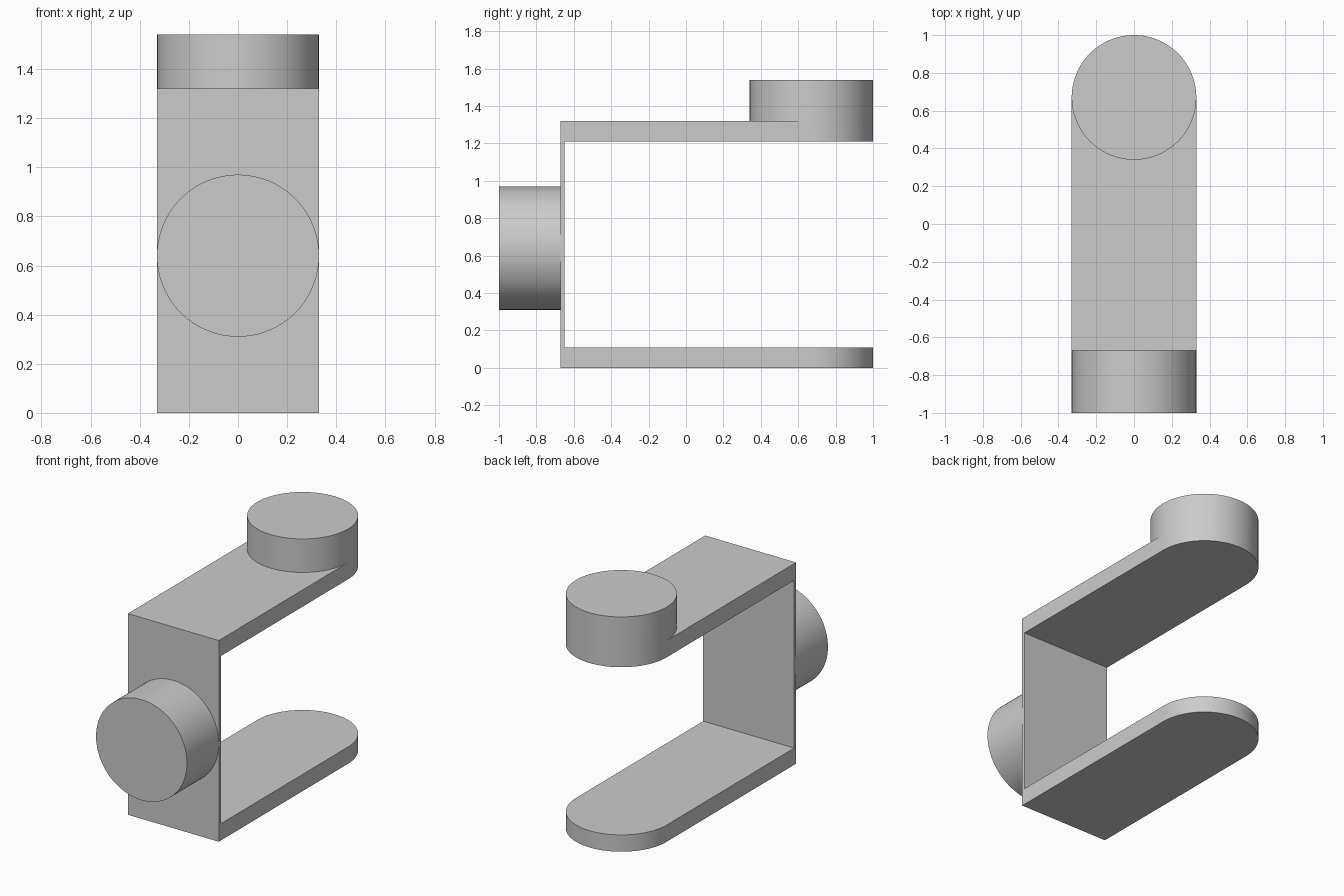
import bpy, bmesh
from math import cos, sin, pi
from mathutils import Matrix

cube = bpy.data.objects.get("Cube")
if cube:
    bpy.data.objects.remove(cube, do_unlink=True)

R = 0.33          # half width and disc radius
END_Y = 0.67      # centre of the rounded arm ends
WALL_Y = -0.67    # front of the upright wall
ARM_T = 0.11      # arm thickness
TOP = 1.32        # top of the bracket
SEG = 96

grey = bpy.data.materials.new("plain_grey")
grey.use_nodes = True
COLOUR = (0.6, 0.6, 0.6, 1)
grey.diffuse_color = COLOUR
grey.node_tree.nodes["Principled BSDF"].inputs["Base Color"].default_value = COLOUR


def arc(y, count):
    return [(R * cos(2 * pi * i / SEG), y + R * sin(2 * pi * i / SEG)) for i in range(count)]


def prism(name, outline, z0, z1, matrix=Matrix()):
    """Extrude a flat outline from z0 to z1."""
    bm = bmesh.new()
    face = bm.faces.new([bm.verts.new((x, y, z0)) for x, y in outline])
    new = bmesh.ops.extrude_face_region(bm, geom=[face])["geom"]
    bmesh.ops.translate(bm, vec=(0, 0, z1 - z0),
                        verts=[v for v in new if isinstance(v, bmesh.types.BMVert)])
    bmesh.ops.transform(bm, matrix=matrix, verts=bm.verts)
    bmesh.ops.recalc_face_normals(bm, faces=bm.faces)
    mesh = bpy.data.meshes.new(name)
    bm.to_mesh(mesh)
    bm.free()
    mesh.materials.append(grey)
    obj = bpy.data.objects.new(name, mesh)
    bpy.context.collection.objects.link(obj)
    return obj


def combine(target, other, operation):
    """Apply a boolean and discard the tool."""
    mod = target.modifiers.new(operation, 'BOOLEAN')
    mod.operation, mod.object, mod.solver = operation, other, 'EXACT'
    bpy.context.view_layer.objects.active = target
    bpy.ops.object.modifier_apply(modifier=mod.name)
    bpy.data.objects.remove(other, do_unlink=True)


# Bracket: round-ended block hollowed into two arms and a thin wall
stadium = arc(END_Y, SEG // 2 + 1) + [(-R, WALL_Y), (R, WALL_Y)]
bracket = prism("bracket", stadium, 0, TOP)
gap = [(-1, WALL_Y + 0.02), (1, WALL_Y + 0.02), (1, 2), (-1, 2)]
combine(bracket, prism("gap_cutter", gap, ARM_T, TOP - ARM_T), 'DIFFERENCE')

# Round pad on the end of the upper arm
combine(bracket, prism("top_pad", arc(END_Y, SEG), TOP - ARM_T, 1.54), 'UNION')

# Round knob on the front of the wall
turn = Matrix.Translation((0, 0, 0.64)) @ Matrix.Rotation(pi / 2, 4, 'X')
knob = prism("front_knob", arc(0, SEG), -WALL_Y - 0.01, 1, turn)

for obj in (bracket, knob):
    bpy.ops.object.select_all(action='DESELECT')
    obj.select_set(True)
    bpy.context.view_layer.objects.active = obj
    bpy.ops.object.shade_smooth_by_angle(angle=pi / 6)
